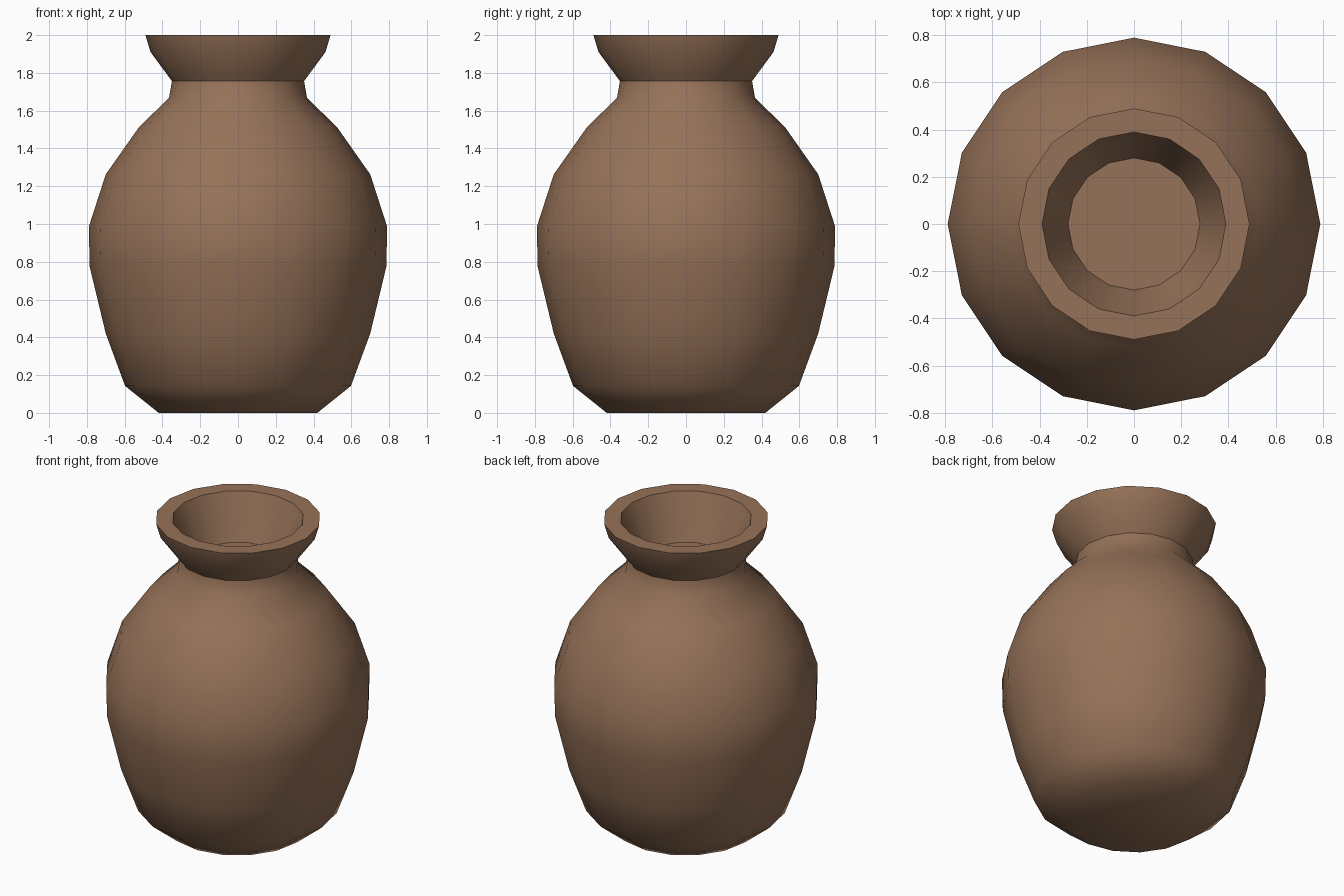
import bpy
import bmesh
from math import cos, sin, tau, radians

cube = bpy.data.objects.get("Cube")
if cube:
    bpy.data.objects.remove(cube, do_unlink=True)

SIDES = 16

# One brown clay for the whole pot
clay = bpy.data.materials.new("brown_clay")
clay.use_nodes = True
colour = (0.305, 0.168, 0.098, 1.0)
clay.diffuse_color = colour
clay.node_tree.nodes["Principled BSDF"].inputs["Base Color"].default_value = colour

# Profile (radius, height) from the foot, up the outside, over the rim, to the inner floor
profile = [
    (0.42, 0.0), (0.598, 0.143), (0.7, 0.42), (0.785, 0.773), (0.79, 0.985),
    (0.7, 1.263), (0.524, 1.513), (0.365, 1.668), (0.35, 1.757),
    (0.463, 1.91), (0.49, 2.0),
    (0.39, 2.0), (0.28, 1.715),
]


def lathe(name, points, material):
    """Turn a profile around z and close both ends with flat faces."""
    bm = bmesh.new()
    angles = [tau * i / SIDES for i in range(SIDES)]
    rings = [[bm.verts.new((r * cos(a), r * sin(a), z)) for a in angles]
             for r, z in points]
    for low, high in zip(rings, rings[1:]):
        for i in range(SIDES):
            j = (i + 1) % SIDES
            bm.faces.new((low[i], low[j], high[j], high[i]))
    bm.faces.new(rings[0][::-1])
    bm.faces.new(rings[-1])
    mesh = bpy.data.meshes.new(name)
    bm.to_mesh(mesh)
    bm.free()
    mesh.materials.append(material)
    obj = bpy.data.objects.new(name, mesh)
    bpy.context.collection.objects.link(obj)
    return obj


# Vase, smooth body with crisp neck, rim and inner floor edges
vase = lathe("vase", profile, clay)
bpy.ops.object.select_all(action="DESELECT")
vase.select_set(True)
bpy.context.view_layer.objects.active = vase
bpy.ops.object.shade_smooth_by_angle(angle=radians(42))
